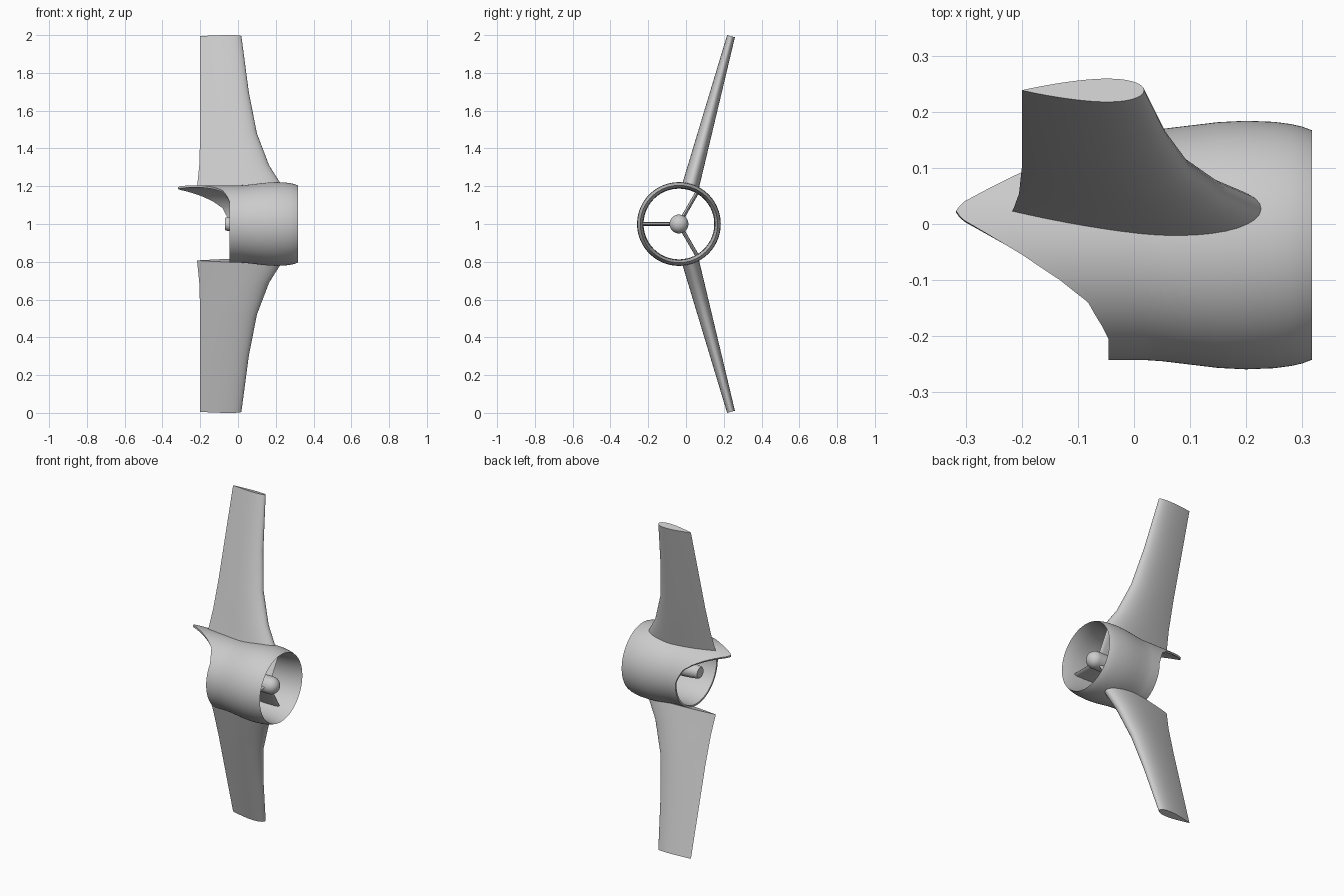
import bpy, bmesh
from math import sin, cos, pi, radians, sqrt

if "Cube" in bpy.data.objects:
    bpy.data.objects.remove(bpy.data.objects["Cube"])

CY, CZ = -0.0375, 1.0        # duct axis position (runs along x)
TILT = radians(15.1)         # wing lean toward +y


def lerp_table(table, t):
    """Piecewise linear lookup in a list of (key, value)."""
    for (a, va), (b, vb) in zip(table, table[1:]):
        if t <= b:
            return va + (vb - va) * (t - a) / (b - a)
    return table[-1][1]


def skin(name, rings, wrap=False, caps=False, angle=35):
    """Join closed rings of points into a smooth shaded surface."""
    bm = bmesh.new()
    vs = [[bm.verts.new(p) for p in ring] for ring in rings]
    n = len(vs[0])
    pairs = list(zip(vs, vs[1:])) + ([(vs[-1], vs[0])] if wrap else [])
    for a, b in pairs:
        for i in range(n):
            j = (i + 1) % n
            bm.faces.new((a[i], a[j], b[j], b[i]))
    if caps:
        bm.faces.new(vs[0])
        bm.faces.new(vs[-1])
    bmesh.ops.recalc_face_normals(bm, faces=bm.faces)
    me = bpy.data.meshes.new(name)
    bm.to_mesh(me)
    bm.free()
    ob = bpy.data.objects.new(name, me)
    bpy.context.collection.objects.link(ob)
    bpy.ops.object.select_all(action='DESELECT')
    ob.select_set(True)
    bpy.context.view_layer.objects.active = ob
    bpy.ops.object.shade_smooth_by_angle(angle=radians(angle))
    return ob


def polar(x, r, a):
    """Point around the duct axis; angle measured from up toward +y."""
    return (x, CY + r * sin(a), CZ + r * cos(a))


# Duct: revolved wall whose rear edge sweeps back into a pointed fairing
OUTER = [(0.317, 0.2045), (0.30, 0.211), (0.28, 0.2155), (0.25, 0.2195),
         (0.2, 0.2215), (0.15, 0.219), (0.1, 0.213), (0.05, 0.207), (0.02, 0.205)]
INNER = [(0.02, 0.188), (0.1, 0.187), (0.2, 0.188), (0.25, 0.191), (0.29, 0.197)]
REAR = [(0, -0.317), (2, -0.313), (5, -0.302), (22, -0.2), (35, -0.132),
        (47, -0.082), (62, -0.057), (72, -0.045), (180, -0.045)]
FIN = radians(17.3)
STEPS = 144
rings = []
for i in range(STEPS):
    d = 360 * i / STEPS
    back = lerp_table(REAR, min(d, 360 - d))
    tail = [(0.02 + (back - 0.02) * k / 6, 0.205) for k in range(1, 7)]
    tail_in = [(0.02 + (back - 0.02) * k / 6, 0.188 + 0.006 * k / 6) for k in range(6, 0, -1)]
    rings.append([polar(x, r, FIN + radians(d)) for x, r in OUTER + tail + tail_in + INNER])
skin("duct", rings, wrap=True)

# Wings: symmetric foil sections, (span, trailing x, leading x)
SECTIONS = [(0.2, -0.217, 0.235), (0.228, -0.214, 0.222), (0.321, -0.205, 0.165),
            (0.497, -0.2, 0.10), (0.725, -0.2, 0.057), (1.03, -0.2, 0.018)]


def foil(c):
    """Half thickness of a foil of unit thickness at chord fraction c."""
    return 5 * (0.2969 * sqrt(c) - 0.126 * c - 0.3516 * c**2 + 0.2843 * c**3 - 0.1036 * c**4)


N = 20
for name, side in (("upper_wing", 1), ("lower_wing", -1)):
    rings = []
    for s, te, le in SECTIONS:
        thick = 0.092 + (0.043 - 0.092) * (s - 0.2) / 0.83
        ring = []
        for k in range(2 * N):
            c = (1 + cos(pi * k / N)) / 2
            t = foil(c) * thick * (1 if k < N else -1)
            ring.append((le + (te - le) * c,
                         -0.03 + s * sin(TILT) + t * cos(TILT),
                         CZ + side * (s * cos(TILT) - t * sin(TILT))))
        rings.append(ring)
    skin(name, rings, caps=True)

# Hub: tapered pod with round nose
pod = [(-0.07, 0.031), (-0.064, 0.035), (-0.03, 0.04), (0.08, 0.048), (0.18, 0.05)]
pod += [(0.25 + 0.05 * sin(radians(a)), 0.05 * cos(radians(a))) for a in range(0, 90, 11)]
skin("hub", [[polar(x, r, 2 * pi * k / 40) for k in range(40)] for x, r in pod], caps=True)

# Struts: three flat vanes holding the hub
for i, deg in enumerate((30, 150, 270)):
    a = radians(deg)
    rings = []
    for r in (0.035, 0.195):
        ring = []
        for x, w in ((0.07, 0.002), (0.11, 0.008), (0.17, 0.01), (0.22, 0.009), (0.235, 0.005),
                     (0.24, 0), (0.235, -0.005), (0.22, -0.009), (0.17, -0.01),
                     (0.11, -0.008), (0.07, -0.002)):
            px, py, pz = polar(x, r, a)
            ring.append((px, py + w * cos(a), pz - w * sin(a)))
        rings.append(ring)
    skin(f"strut_{i + 1}", rings, caps=True)
